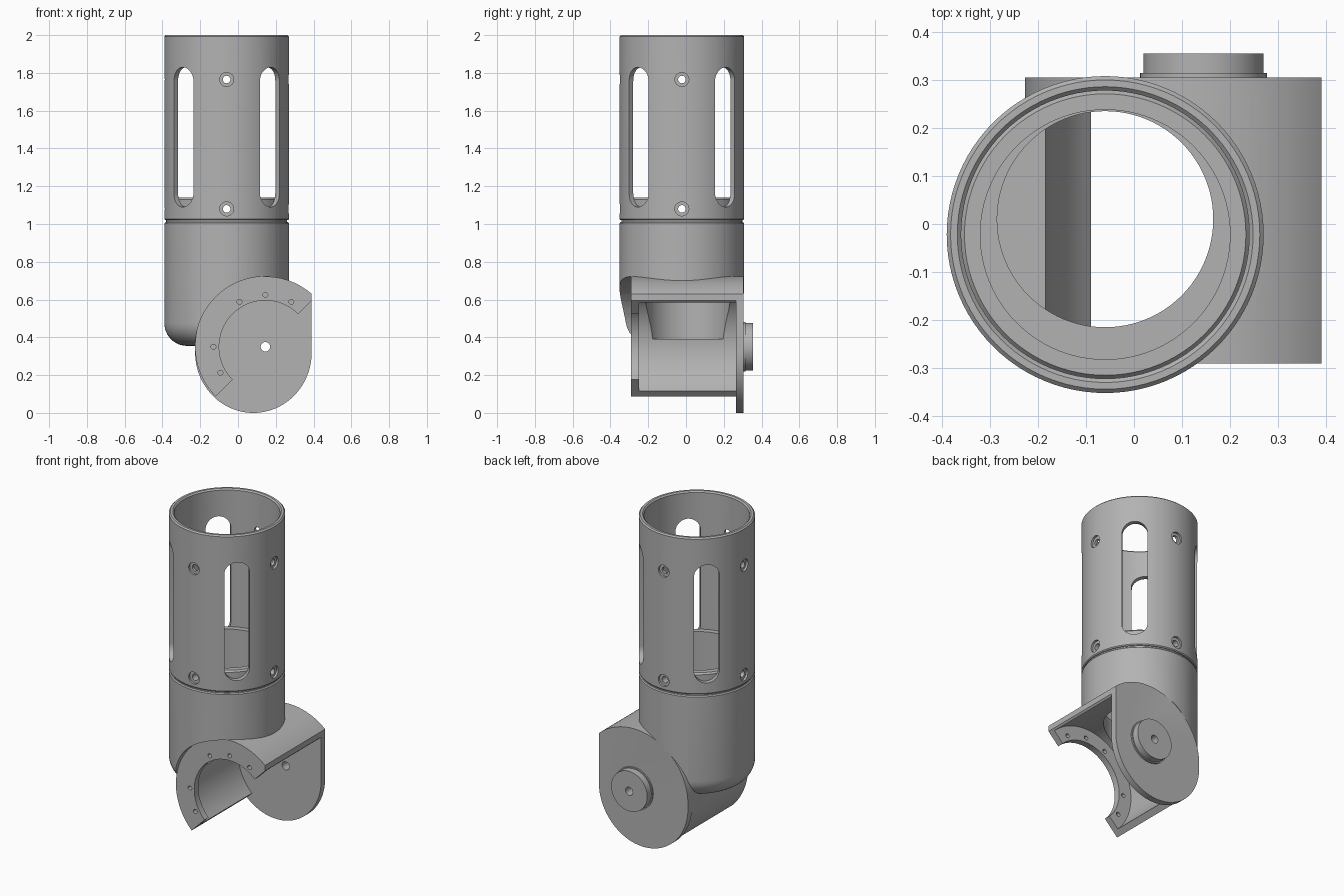
import bpy, bmesh
from math import sin, cos, pi, radians, sqrt
from mathutils import Matrix, Vector

if "Cube" in bpy.data.objects:
    bpy.data.objects.remove(bpy.data.objects["Cube"])

grey = bpy.data.materials.new("matte_grey")
grey.use_nodes = True
colour = (0.45, 0.45, 0.45, 1)
grey.diffuse_color = colour
grey.node_tree.nodes["Principled BSDF"].inputs["Base Color"].default_value = colour

TUBE = Vector((-0.06, -0.022, 0))   # axis of the upright tube
HX, HZ = 0.145, 0.35                # axis of the hinge, running along y
SHELL_R, CAVITY_R = 0.372, 0.332
BACK, PLATE, FRONT = 0.305, 0.265, -0.29


def finish(name, bm):
    bmesh.ops.recalc_face_normals(bm, faces=bm.faces)
    mesh = bpy.data.meshes.new(name)
    bm.to_mesh(mesh)
    bm.free()
    mesh.materials.append(grey)
    obj = bpy.data.objects.new(name, mesh)
    bpy.context.collection.objects.link(obj)
    return obj


def arc(cx, cz, rx, a0, a1, n, rz=None):
    rz = rz or rx
    angles = [radians(a0 + (a1 - a0) * i / n) for i in range(n + 1)]
    return [(cx + rx * cos(a), cz + rz * sin(a)) for a in angles]


def prism(name, outline, y0, y1, matrix=Matrix()):
    """Extrude an x-z outline along y."""
    bm = bmesh.new()
    face = bm.faces.new([bm.verts.new((x, y0, z)) for x, z in outline])
    out = bmesh.ops.extrude_face_region(bm, geom=[face])["geom"]
    moved = [v for v in out if isinstance(v, bmesh.types.BMVert)]
    bmesh.ops.translate(bm, verts=moved, vec=(0, y1 - y0, 0))
    bm.transform(matrix)
    return finish(name, bm)


def disc(name, x, z, r, y0, y1, matrix=Matrix(), n=72):
    return prism(name, arc(x, z, r, 0, 360, n)[:-1], y0, y1, matrix)


def lathe(name, profile, centre, closed=False, n=96):
    """Turn (radius, height) points about an upright axis."""
    bm = bmesh.new()
    rings = [[bm.verts.new((centre[0] + r * cos(2 * pi * i / n),
                            centre[1] + r * sin(2 * pi * i / n), z))
              for i in range(n)] for r, z in profile]
    pairs = list(zip(rings, rings[1:]))
    if closed:
        pairs.append((rings[-1], rings[0]))
    else:
        bm.faces.new(rings[0])
        bm.faces.new(rings[-1])
    for a, b in pairs:
        for i in range(n):
            j = (i + 1) % n
            bm.faces.new((a[i], a[j], b[j], b[i]))
    return finish(name, bm)


def combine(obj, tool, operation="DIFFERENCE"):
    tool.hide_render = True
    mod = obj.modifiers.new("cut", "BOOLEAN")
    mod.operation, mod.solver, mod.object = operation, "EXACT", tool
    bpy.context.view_layer.update()
    graph = bpy.context.evaluated_depsgraph_get()
    mesh = bpy.data.meshes.new_from_object(obj.evaluated_get(graph))
    obj.modifiers.clear()
    obj.data = mesh
    bpy.data.objects.remove(tool)


def around(angle):
    return Matrix.Translation(TUBE) @ Matrix.Rotation(radians(angle), 4, "Z")


# Upper sleeve with softened rims
sleeve = lathe("upper_sleeve", [(0.30, 1.02), (0.325, 1.02), (0.33, 1.026),
                                (0.33, 1.992), (0.322, 2.0), (0.308, 2.0),
                                (0.30, 1.992)], TUBE, closed=True)

# Lower body: rounded foot, groove under the sleeve, spigot inside it
body = lathe("lower_body", arc(0.21, 0.475, 0.12, -90, 0, 12)
             + [(0.33, 1.004), (0.324, 1.01), (0.32, 1.01), (0.32, 1.022),
                (0.301, 1.022), (0.301, 1.13), (0.293, 1.14)], TUBE)
combine(body, disc("front_trim", HX, HZ, SHELL_R, -0.6, FRONT + 0.002))
combine(body, disc("back_trim", HX, HZ, SHELL_R, BACK - 0.002, 0.6))

# Half-round hinge shell, trimmed flat at its free edge
EDGE = 0.39
shell_outline = [p for p in arc(HX, HZ, SHELL_R, 45, 225, 60) if p[0] < EDGE]
edge_top = (EDGE, HZ + sqrt(SHELL_R ** 2 - (EDGE - HX) ** 2))
shell_outline = [(EDGE, HZ + EDGE - HX), edge_top] + shell_outline
combine(body, prism("shell", shell_outline, FRONT, PLATE + 0.01), "UNION")
combine(body, disc("cavity", HX, HZ, CAVITY_R, FRONT + 0.04, PLATE))
combine(body, disc("flange_opening", HX, HZ, 0.245, -0.5, 0))

# Back plate: shell curve above, fuller rounded end below
plate_outline = [edge_top] + [p for p in arc(HX, HZ, SHELL_R, 45, 180, 45) if p[0] < EDGE]
plate_outline += arc(0.0815, 0.32, 0.3085, 180, 360, 48, 0.32)
combine(body, prism("plate", plate_outline, PLATE, BACK), "UNION")

# Bore through the tube into the hinge cavity
combine(body, lathe("wide_bore", [(0.26, 0.78), (0.26, 1.5)], TUBE))
combine(body, lathe("narrow_bore", [(0.225, 0.39), (0.225, 0.9)], (-0.06, 0.01)))

# Flange screw holes
for angle in (60, 90, 120, 180, 210):
    a = radians(angle)
    combine(body, disc("flange_hole", HX + 0.275 * cos(a), HZ + 0.275 * sin(a),
                       0.013, -0.4, -0.2, n=16))

# Pivot boss on the back, drilled through with the plate
boss = disc("pivot_boss", HX, HZ, 0.125, BACK - 0.002, 0.355)
combine(boss, disc("boss_collar", HX, HZ, 0.132, BACK - 0.004, BACK + 0.009), "UNION")
for part in (body, boss):
    combine(part, disc("pivot_hole", HX, HZ, 0.025, 0.1, 0.5, n=24))

# Long windows on the diagonals of the sleeve
window = arc(0, 1.757, 0.073, 0, 180, 20) + arc(0, 1.163, 0.073, 180, 360, 20)
for angle in (45, 135):
    combine(sleeve, prism("window", window, -0.6, 0.6, around(angle)))

# Counterbored screw holes on the four sides
for angle in (0, 90, 180, 270):
    for z in (1.08, 1.765):
        combine(sleeve, disc("counterbore", 0, z, 0.037, -0.5, -0.316, around(angle), 32))
        combine(sleeve, disc("screw_hole", 0, z, 0.02, -0.5, -0.1, around(angle), 24))
    combine(body, disc("screw_hole", 0, 1.08, 0.02, -0.5, -0.1, around(angle), 24))

# Smooth shading with crisp edges
bpy.ops.object.select_all(action="DESELECT")
for part in (sleeve, body, boss):
    part.select_set(True)
bpy.context.view_layer.objects.active = body
bpy.ops.object.shade_smooth_by_angle(angle=radians(30))
